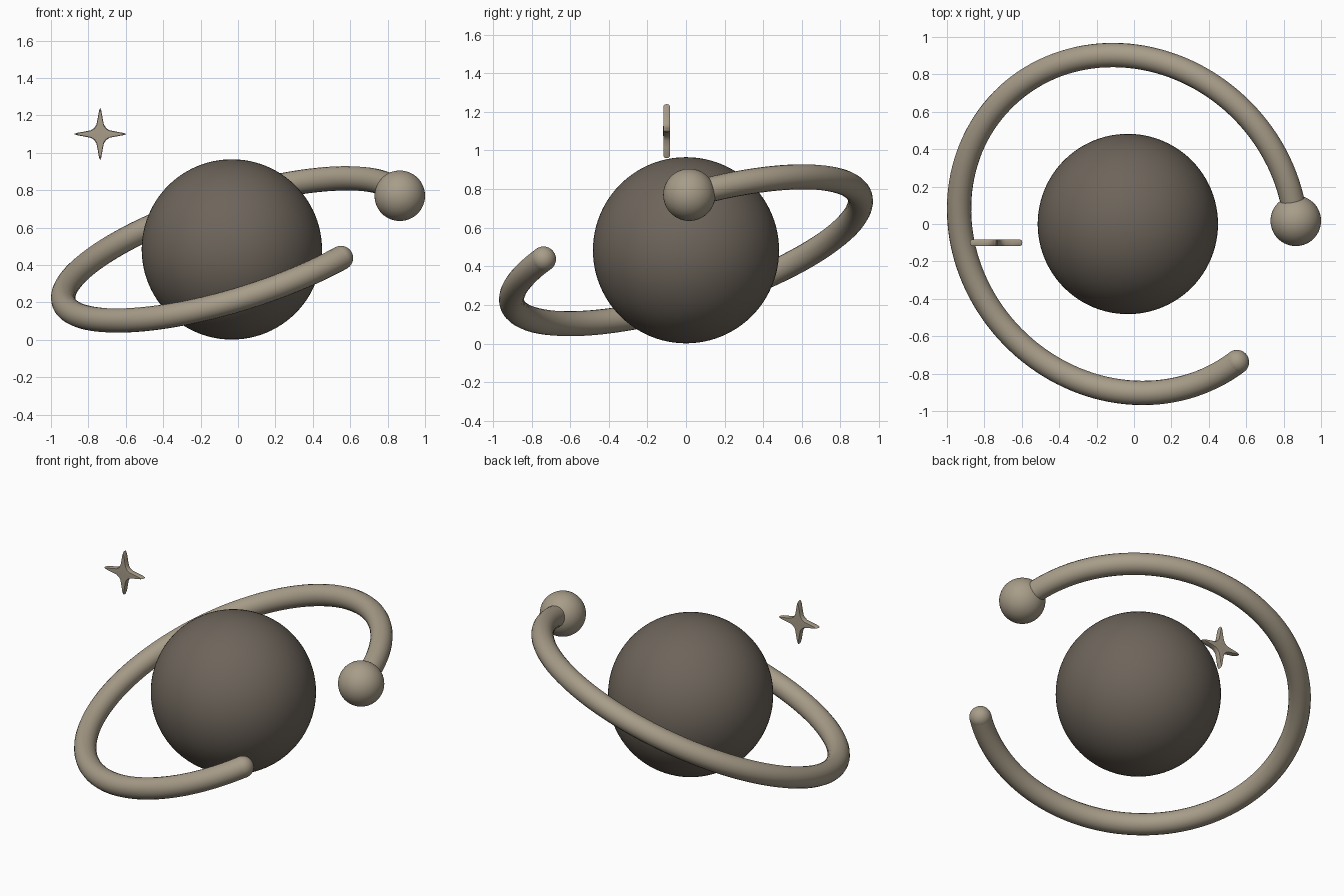
import bpy, bmesh, math
from mathutils import Vector

cube = bpy.data.objects.get("Cube")
if cube:
    bpy.data.objects.remove(cube, do_unlink=True)


def make_material(name, rgb):
    mat = bpy.data.materials.new(name)
    mat.use_nodes = True
    mat.diffuse_color = (*rgb, 1)
    mat.node_tree.nodes["Principled BSDF"].inputs["Base Color"].default_value = (*rgb, 1)
    return mat


dark = make_material("dark_brown", (0.155, 0.13, 0.105))
sand = make_material("light_sand", (0.39, 0.335, 0.25))


def ball(name, centre, radius, mat, segments=64):
    bpy.ops.mesh.primitive_uv_sphere_add(
        segments=segments, ring_count=segments // 2, radius=radius, location=centre)
    obj = bpy.context.object
    obj.name = name
    obj.data.materials.append(mat)
    bpy.ops.object.shade_smooth()
    return obj


# Central planet
centre = Vector((-0.033, 0, 0.483))
ball("planet", centre, 0.482, dark, 96)

# Open orbit ring: a tilted arc between the moon and the rounded tail
moon_at = Vector((0.865, 0.017, 0.77))
tail_at = Vector((0.545, -0.735, 0.443))
normal = Vector((-0.314, -0.31, 1)).normalized()
u = (Vector((1, 0, 0)) - normal * normal.x).normalized()
v = normal.cross(u)


def arc_angle(p):
    d = p - centre
    return math.atan2(d.dot(v), d.dot(u)) % math.tau


tube, radius, steps = 0.065, 0.942, 120
start, end = arc_angle(moon_at), arc_angle(tail_at)
if start > math.pi:
    start -= math.tau
path = []
for i in range(steps + 1):
    t = start + (end - start) * i / steps
    path.append(centre + radius * (u * math.cos(t) + v * math.sin(t)))

curve = bpy.data.curves.new("orbit_ring", "CURVE")
curve.dimensions = "3D"
curve.bevel_depth = tube
curve.bevel_resolution = 8
curve.use_fill_caps = True
spline = curve.splines.new("POLY")
spline.points.add(steps)
for point, co in zip(spline.points, path):
    point.co = (*co, 1)
ring = bpy.data.objects.new("orbit_ring", curve)
bpy.context.collection.objects.link(ring)
bpy.ops.object.select_all(action="DESELECT")
ring.select_set(True)
bpy.context.view_layer.objects.active = ring
bpy.ops.object.convert(target="MESH")
ring = bpy.context.object
ring.data.materials.clear()
ring.data.materials.append(sand)
bpy.ops.object.shade_smooth_by_angle(angle=math.radians(40))

ball("ring_tail_cap", path[-1], tube, sand, 32)
ball("moon", moon_at, 0.135, sand)

# Four-pointed star: concave outline stacked in layers with rounded edges
arm = [(0, 0.14), (0.006, 0.125), (0.013, 0.085), (0.02, 0.05), (0.032, 0.032),
       (0.05, 0.02), (0.085, 0.013), (0.125, 0.006)]
outline = []
for k in range(4):
    c, s = round(math.cos(k * math.pi / 2)), round(math.sin(k * math.pi / 2))
    outline += [(x * c + z * s, z * c - x * s) for x, z in arm]

bm = bmesh.new()
layers = []
for y, scale in [(-0.017, 0.92), (-0.012, 0.98), (0, 1), (0.012, 0.98), (0.017, 0.92)]:
    layers.append([bm.verts.new((x * scale, y, z * scale)) for x, z in outline])
n = len(outline)
for a, b in zip(layers, layers[1:]):
    for i in range(n):
        j = (i + 1) % n
        bm.faces.new((a[i], a[j], b[j], b[i]))
for layer, y in ((layers[0], -0.018), (layers[-1], 0.018)):
    hub = bm.verts.new((0, y, 0))
    for i in range(n):
        bm.faces.new((hub, layer[i], layer[(i + 1) % n]))
bmesh.ops.recalc_face_normals(bm, faces=bm.faces)
mesh = bpy.data.meshes.new("star")
bm.to_mesh(mesh)
bm.free()
mesh.materials.append(sand)
star = bpy.data.objects.new("star", mesh)
star.location = (-0.737, -0.1, 1.1)
bpy.context.collection.objects.link(star)
bpy.ops.object.select_all(action="DESELECT")
star.select_set(True)
bpy.context.view_layer.objects.active = star
bpy.ops.object.shade_smooth_by_angle(angle=math.radians(50))
